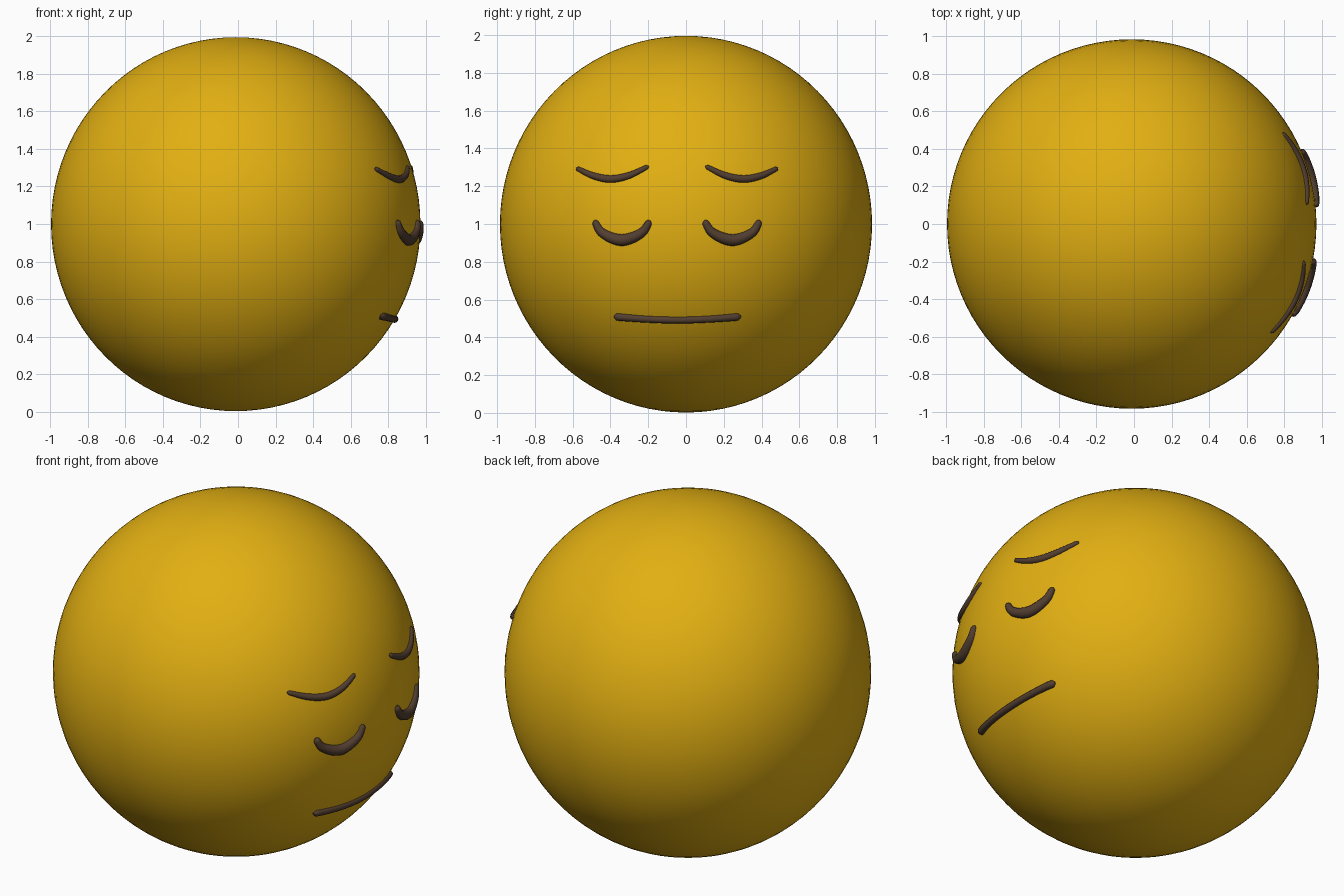
import bpy, math
from mathutils import Vector

if "Cube" in bpy.data.objects:
    bpy.data.objects.remove(bpy.data.objects["Cube"])

CX, CZ = -0.012, 0.999          # ball centre
RXY, RZ = 0.985, 0.997          # ball radii
MIRROR_Y = -0.047               # symmetry line of the face


def material(name, rgb):
    m = bpy.data.materials.new(name)
    m.diffuse_color = (*rgb, 1)
    m.use_nodes = True
    m.node_tree.nodes["Principled BSDF"].inputs["Base Color"].default_value = m.diffuse_color
    return m


yellow = material("golden yellow", (0.76, 0.43, 0.006))
brown = material("dark brown", (0.085, 0.048, 0.03))

# Ball
bpy.ops.mesh.primitive_uv_sphere_add(segments=96, ring_count=48, radius=1, location=(CX, 0, CZ))
ball = bpy.context.object
ball.name = "ball_head"
ball.scale = (RXY, RXY, RZ)
bpy.ops.object.transform_apply(location=False, rotation=False, scale=True)
ball.data.materials.append(yellow)
bpy.ops.object.shade_smooth()


def on_ball(y, z, lift):
    """Point on the +x side of the ball, pushed out by lift."""
    x = RXY * math.sqrt(1 - (y / RXY) ** 2 - ((z - CZ) / RZ) ** 2)
    p = Vector((x, y, z - CZ))
    return p + p.normalized() * lift + Vector((CX, 0, CZ))


def spline(pts, t):
    """Catmull-Rom through (y, z, radius) points, t in 0..1."""
    p = [Vector(q) for q in pts]
    p = [2 * p[0] - p[1]] + p + [2 * p[-1] - p[-2]]
    s = t * (len(pts) - 1)
    i = min(int(s), len(pts) - 2)
    f = s - i
    a, b, c, d = p[i:i + 4]
    return 0.5 * (2 * b + (c - a) * f + (2 * a - 5 * b + 4 * c - d) * f ** 2
                  + (3 * b - a - 3 * c + d) * f ** 3)


def stroke(name, pts, lift):
    """Tapered round-ended tube lying on the ball."""
    n = 48
    samples = [spline(pts, i / n) for i in range(n + 1)]
    pos = [on_ball(s.x, s.y, lift) for s in samples]
    run = [0]
    for a, b in zip(pos, pos[1:]):
        run.append(run[-1] + (b - a).length)
    cu = bpy.data.curves.new(name, "CURVE")
    cu.dimensions = "3D"
    cu.bevel_depth = 1
    cu.bevel_resolution = 4
    cu.use_fill_caps = True
    sp = cu.splines.new("POLY")
    sp.points.add(n)
    for pt, s, q, d in zip(sp.points, samples, pos, run):
        end = min(d, run[-1] - d)
        k = min(1, end / s.z)
        pt.co = (*q, 1)
        pt.radius = s.z * max(0.25, math.sqrt(1 - (1 - k) ** 2))
    ob = bpy.data.objects.new(name, cu)
    bpy.context.collection.objects.link(ob)
    bpy.ops.object.select_all(action="DESELECT")
    ob.select_set(True)
    bpy.context.view_layer.objects.active = ob
    bpy.ops.object.convert(target="MESH")
    ob = bpy.context.object
    ob.name = name
    ob.data.materials.clear()
    ob.data.materials.append(brown)
    bpy.ops.object.shade_smooth()


brow = [(-0.58, 1.296, 0.012), (-0.49, 1.255, 0.018), (-0.397, 1.238, 0.02),
        (-0.30, 1.257, 0.018), (-0.197, 1.306, 0.012)]
eye = [(-0.485, 1.018, 0.017), (-0.44, 0.952, 0.025), (-0.34, 0.915, 0.031),
       (-0.237, 0.952, 0.025), (-0.19, 1.018, 0.017)]
mouth = [(-0.38, 0.51, 0.021), (-0.21, 0.497, 0.019), (-0.045, 0.492, 0.019),
         (0.12, 0.497, 0.019), (0.29, 0.51, 0.021)]

# Brows and closed eyes, mirrored to both sides; mouth
for side in ("left", "right"):
    flip = (lambda q: q) if side == "left" else (lambda q: (2 * MIRROR_Y - q[0], q[1], q[2]))
    stroke(side + "_brow", [flip(q) for q in brow], 0.0)
    stroke(side + "_closed_eye", [flip(q) for q in eye], 0.002)
stroke("mouth", mouth, 0.0)
